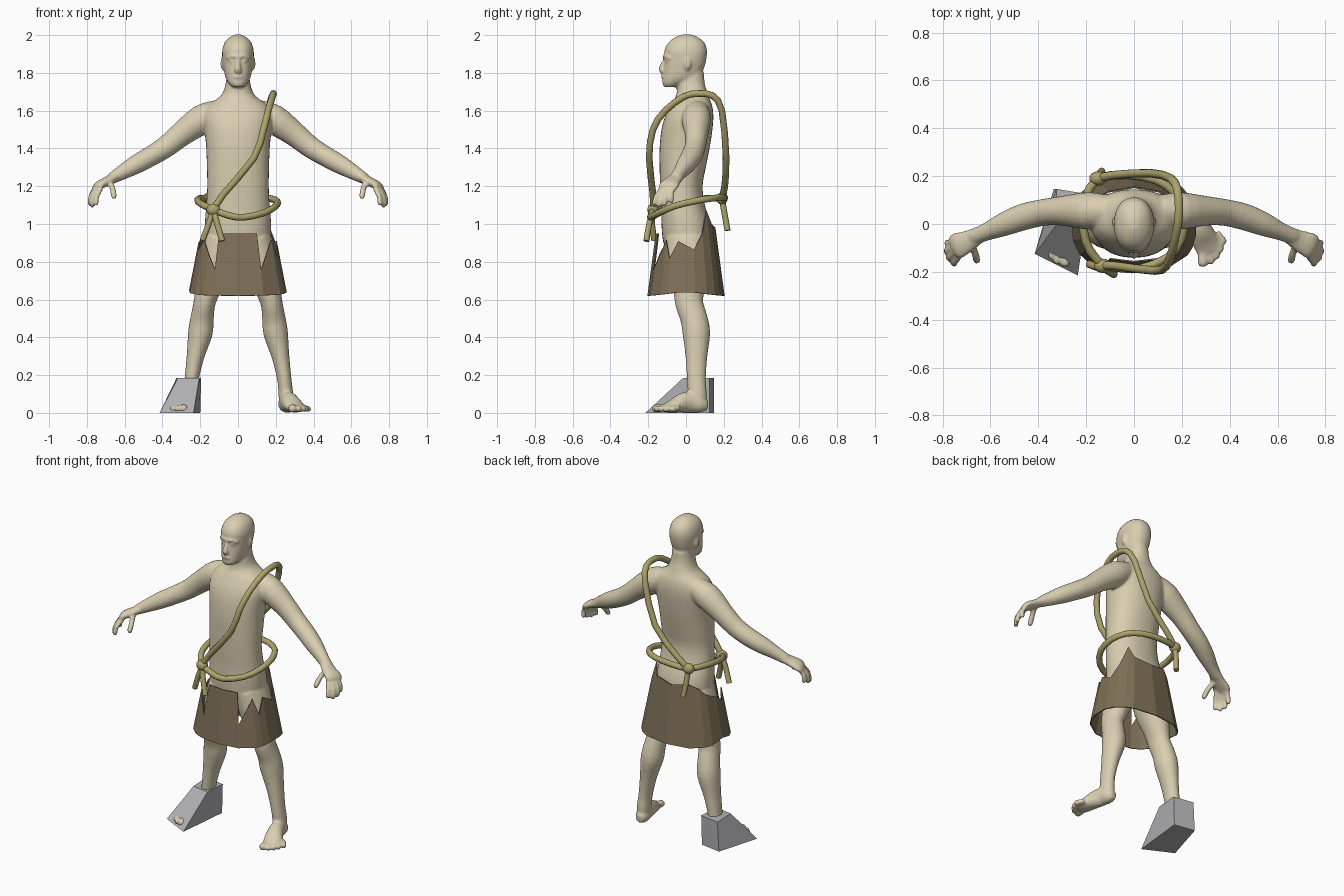
import bpy, bmesh, math
from mathutils import Vector, Matrix


def material(name, col):
    m = bpy.data.materials.new(name)
    m.diffuse_color = (*col, 1)
    return m


SKIN = material("skin", (0.70, 0.62, 0.44))
ROPE = material("rope olive", (0.42, 0.37, 0.15))
CLOTH = material("brown hide", (0.21, 0.16, 0.095))
STONE = material("grey stone", (0.45, 0.45, 0.47))


def finish(name, bm, mat, smooth=False):
    bmesh.ops.recalc_face_normals(bm, faces=bm.faces[:])
    for f in bm.faces:
        f.smooth = smooth
    me = bpy.data.meshes.new(name)
    bm.to_mesh(me)
    bm.free()
    me.materials.append(mat)
    ob = bpy.data.objects.new(name, me)
    bpy.context.collection.objects.link(ob)
    return ob


def refine(pts, sub):
    """Catmull-Rom refinement of station tuples."""
    out = []
    for i in range(len(pts) - 1):
        p0, p1, p2, p3 = pts[max(i - 1, 0)], pts[i], pts[i + 1], pts[min(i + 2, len(pts) - 1)]
        for k in range(sub):
            t = k / sub
            out.append(tuple(0.5 * (2 * b + (c - a) * t + (2 * a - 5 * b + 4 * c - d) * t * t
                                    + (3 * b - a - 3 * c + d) * t ** 3)
                             for a, b, c, d in zip(p0, p1, p2, p3)))
    return out + [tuple(pts[-1])]


def super_pt(ang, p):
    c, s = math.cos(ang), math.sin(ang)
    return math.copysign(abs(c) ** (2 / p), c), math.copysign(abs(s) ** (2 / p), s)


def loft(bm, stations, ref=(1, 0, 0), n=20, sub=3, p=2.0, axis=None):
    """Closed tube through stations (x, y, z, width, depth)."""
    st = refine(stations, sub)
    cen = [Vector(s[:3]) for s in st]
    u, prev, rings = None, None, []
    for i, s in enumerate(st):
        t = Vector(axis) if axis else (cen[min(i + 1, len(st) - 1)] - cen[max(i - 1, 0)]).normalized()
        if u is None:
            u = Vector(ref)
        else:
            u = prev.rotation_difference(t) @ u
        u = (u - t * u.dot(t)).normalized()
        prev, v = t, t.cross(u)
        ring = []
        for k in range(n):
            a, b = super_pt(2 * math.pi * k / n, p)
            ring.append(bm.verts.new(cen[i] + u * a * s[3] + v * b * s[4]))
        rings.append(ring)
    for r0, r1 in zip(rings, rings[1:]):
        for k in range(n):
            bm.faces.new((r0[k], r0[(k + 1) % n], r1[(k + 1) % n], r1[k]))
    bm.faces.new(rings[0][::-1])
    bm.faces.new(rings[-1])


def upright(bm, rows, p=2.2):
    """Vertical loft from rows (z, half width, front y, back y)."""
    loft(bm, [(0, (f + b) / 2, z, w, (b - f) / 2) for z, w, f, b in rows],
         n=32, p=p, axis=(0, 0, 1))


def pair(bm, stations, ref=(1, 0, 0), **kw):
    """Loft on both sides of the body."""
    for s in (1, -1):
        loft(bm, [(s * q[0], *q[1:]) for q in stations], (s * ref[0], ref[1], ref[2]), **kw)


def digit(bm, pts, r):
    """Finger or toe with a rounded tip."""
    a, b = Vector(pts[-2]), Vector(pts[-1])
    st = [(*q, r, r) for q in pts[:-1]]
    st += [(*a.lerp(b, 0.8), r, r), (*b, r * 0.5, r * 0.5)]
    pair(bm, st, ref=(1, 0.3, 0.2), n=12, sub=2)


def ball(bm, loc, size):
    bmesh.ops.create_uvsphere(bm, u_segments=16, v_segments=10, radius=1,
                              matrix=Matrix.Translation(loc) @ Matrix.Diagonal((*size, 1)))


# ---- body: overlapping volumes fused into one skin
bm = bmesh.new()
# torso and neck
upright(bm, [(.84, .10, -.09, .10), (.90, .165, -.12, .135), (1.0, .175, -.13, .13),
             (1.1, .168, -.132, .10), (1.2, .163, -.137, .088), (1.3, .165, -.14, .105),
             (1.4, .168, -.14, .125), (1.5, .178, -.13, .14), (1.57, .183, -.11, .145),
             (1.63, .155, -.08, .138), (1.68, .09, -.052, .118), (1.74, .066, -.047, .10),
             (1.80, .06, -.04, .095)])
# head
upright(bm, [(1.725, .03, -.115, -.05), (1.745, .05, -.125, .0), (1.78, .068, -.122, .07),
             (1.83, .077, -.117, .097), (1.88, .083, -.112, .109), (1.92, .083, -.114, .111),
             (1.96, .071, -.094, .098), (1.987, .046, -.06, .066), (2.003, .018, -.022, .03)])
# nose, brow, lips, eyes, ears
loft(bm, [(0, -.105, 1.88, .009, .01), (0, -.122, 1.845, .012, .014), (0, -.128, 1.815, .019, .017),
          (0, -.115, 1.80, .012, .01)], n=12)
loft(bm, [(-.062, -.085, 1.876, .008, .008), (-.03, -.108, 1.889, .012, .01), (0, -.113, 1.885, .01, .01),
          (.03, -.108, 1.889, .012, .01), (.062, -.085, 1.876, .008, .008)], ref=(0, 0, 1), n=12)
ball(bm, (0, -.119, 1.778), (.028, .013, .008))
for s in (1, -1):
    ball(bm, (s * .033, -.1, 1.862), (.014, .014, .009))
    ball(bm, (s * .08, .008, 1.85), (.013, .02, .036))
# arms
pair(bm, [(.10, .06, 1.60, .06, .06), (.19, .055, 1.555, .078, .078), (.30, .055, 1.475, .062, .065),
          (.38, .048, 1.41, .056, .058), (.46, .03, 1.36, .056, .054), (.54, .0, 1.315, .05, .05),
          (.61, -.03, 1.275, .038, .04), (.67, -.055, 1.24, .033, .03)], ref=(0, 1, 0))
# palms, fingers, thumbs
pair(bm, [(.64, -.04, 1.255, .034, .026), (.69, -.07, 1.228, .045, .025), (.735, -.09, 1.205, .055, .023),
          (.752, -.1, 1.187, .05, .016)], ref=(.15, 1, 0), n=16)
for base, mid, tip in [((.725, -.128, 1.19), (.748, -.158, 1.145), (.752, -.168, 1.097)),
                       ((.743, -.113, 1.19), (.77, -.137, 1.14), (.772, -.145, 1.088)),
                       ((.75, -.093, 1.19), (.78, -.11, 1.145), (.782, -.115, 1.095)),
                       ((.75, -.072, 1.195), (.777, -.078, 1.155), (.778, -.078, 1.11))]:
    digit(bm, [base, mid, tip], .0135)
digit(bm, [(.68, -.08, 1.225), (.663, -.125, 1.185), (.655, -.16, 1.135)], .0155)
# legs
pair(bm, [(.09, .01, .92, .09, .12), (.125, .01, .78, .092, .11), (.158, .015, .66, .07, .085),
          (.178, .017, .58, .058, .074), (.19, .042, .5, .062, .072), (.2, .055, .42, .065, .073),
          (.225, .055, .3, .047, .058), (.245, .055, .18, .038, .05), (.253, .06, .1, .039, .05),
          (.255, .06, .03, .036, .048)])
# feet and toes
pair(bm, [(.25, .115, .04, .022, .025), (.253, .08, .045, .04, .044), (.262, .03, .057, .042, .056),
          (.277, -.02, .053, .048, .052), (.3, -.075, .034, .056, .033), (.317, -.115, .024, .05, .021)], n=20)
digit(bm, [(.285, -.08, .028), (.287, -.13, .026), (.288, -.178, .022)], .021)
for base, tip in [((.315, -.09, .025), (.322, -.168, .018)), ((.332, -.08, .025), (.347, -.146, .018)),
                  ((.342, -.06, .025), (.365, -.118, .017)), ((.345, -.035, .024), (.38, -.082, .016))]:
    mid = [(a + b) / 2 + c for a, b, c in zip(base, tip, (0, 0, .004))]
    digit(bm, [base, mid, tip], .0155)
body = finish("body", bm, SKIN, True)
rm = body.modifiers.new("fuse", 'REMESH')
rm.mode = 'VOXEL'
rm.voxel_size = 0.008
rm.use_smooth_shade = True
sm = body.modifiers.new("soften", 'SMOOTH')
sm.factor = 0.5
sm.iterations = 3

# ---- torn hide skirt: (angle from front towards +x, top height)
cols = [(-25, .95), (0, .95), (25, .95), (26, .76), (55, .915), (66, .82), (80, .91), (100, .865),
        (118, .95), (135, 1.07), (150, 1.0), (180, .98), (210, 1.0), (235, .97), (250, .93),
        (270, .90), (285, .86), (303, .915), (320, .84), (334, .76)]


def skirt_pt(deg, z):
    t = (z - .63) / .32
    x, y = super_pt(math.radians(deg - 90), 2.5)
    return Vector((x * (.263 - .063 * t), y * (.203 - .043 * t), z))


bm = bmesh.new()
strip = []
for deg, top in cols:
    low = .65 - .03 * abs(math.cos(math.radians(deg))) ** .5
    strip.append((bm.verts.new(skirt_pt(deg, low)), bm.verts.new(skirt_pt(deg, top))))
for i, (a, b) in enumerate(strip):
    c, d = strip[(i + 1) % len(strip)]
    bm.faces.new((a, c, d, b))
skirt = finish("hide_skirt", bm, CLOTH)
so = skirt.modifiers.new("thickness", 'SOLIDIFY')
so.thickness = 0.006


# ---- ropes
def rope(name, pts, r=.018, sub=2):
    bm = bmesh.new()
    loft(bm, [(*q, r, r) for q in pts], ref=(.3, .5, .8), n=10, sub=sub)
    finish(name, bm, ROPE, True)
    bpy.context.view_layer.objects.active = bpy.data.objects[name]
    bpy.ops.object.select_all(action='DESELECT')
    bpy.data.objects[name].select_set(True)
    bpy.ops.object.shade_smooth_by_angle(angle=math.radians(50))


front, back = (-.13, -.175, 1.075), (-.15, .19, 1.135)
rope("belt_rope", [front, (-.05, -.185, 1.045), (.03, -.185, 1.035), (.14, -.14, 1.06), (.2, -.06, 1.095),
                   (.208, .04, 1.12), (.17, .13, 1.135), (.09, .185, 1.14), (-.03, .205, 1.14), back,
                   (-.205, .1, 1.135), (-.212, -.02, 1.12), (-.185, -.11, 1.1), front])
rope("shoulder_rope", [front, (-.075, -.175, 1.16), (.085, -.195, 1.35), (.135, -.175, 1.5),
                       (.16, -.11, 1.6), (.182, -.01, 1.675), (.188, .06, 1.69), (.182, .14, 1.68),
                       (.155, .19, 1.6), (.07, .212, 1.36), (-.08, .205, 1.2), back])
rope("front_tail_left", [front, (-.155, -.18, 1.0), (-.187, -.168, .915)], .016)
rope("front_tail_right", [front, (-.11, -.195, 1.0), (-.083, -.21, .91)], .016)
rope("back_tail", [back, (-.145, .205, 1.05), (-.135, .22, .965)], .016)
for name, loc in (("front_knot", front), ("back_knot", back)):
    bm = bmesh.new()
    ball(bm, loc, (.037, .03, .033))
    finish(name, bm, ROPE, True)

# ---- stone wedge around one foot
bm = bmesh.new()
lo = [bm.verts.new(q) for q in ((-.335, .147, 0), (-.2, .125, 0), (-.235, -.215, 0), (-.415, -.125, 0))]
hi = [bm.verts.new(q) for q in ((-.325, .147, .185), (-.195, .125, .185), (-.205, -.015, .185), (-.318, .005, .185))]
bm.faces.new(lo[::-1])
bm.faces.new(hi)
for i in range(4):
    j = (i + 1) % 4
    bm.faces.new((lo[i], lo[j], hi[j], hi[i]))
finish("stone_wedge", bm, STONE)
